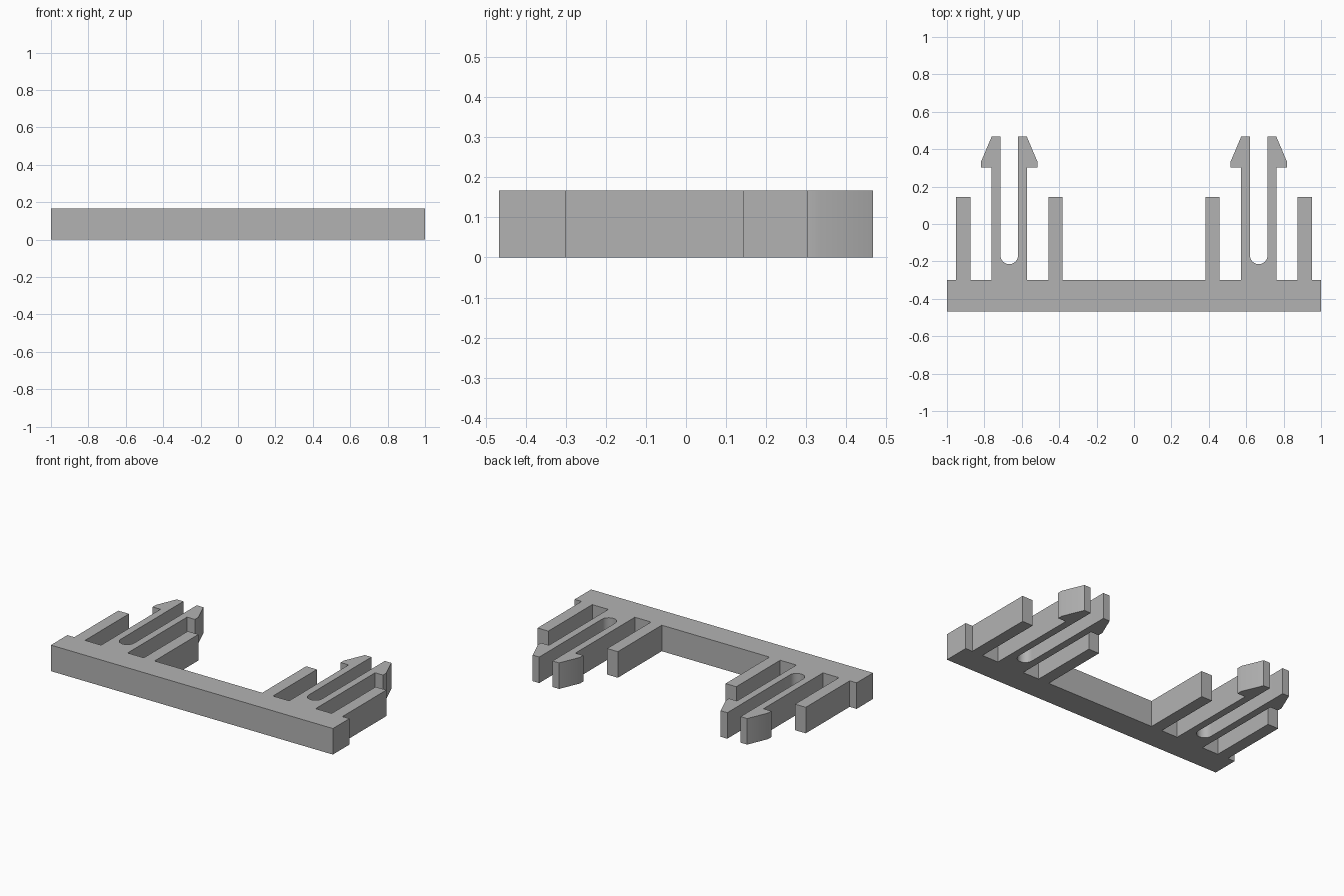
import bpy
import bmesh
import math

if "Cube" in bpy.data.objects:
    bpy.data.objects.remove(bpy.data.objects["Cube"])

HEIGHT = 0.167
BACK, FRONT = -0.30, -0.467      # rear and front faces of the base bar
CLIP_X = 0.667                   # centre of each snap clip


def post(x0, x1):
    """Plain guide post rising from the bar."""
    return [(x0, BACK), (x0, 0.145), (x1, 0.145), (x1, BACK)]


def snap_clip():
    """Two barbed prongs with a round-bottomed slot between them."""
    outer, inner, barb = 0.094, 0.047, 0.15
    left = [(-outer, BACK), (-outer, 0.302), (-barb, 0.302),
            (-barb, 0.335), (-outer, 0.467), (-inner, 0.467)]
    slot = []
    for i in range(17):
        a = math.pi + math.pi * i / 16
        slot.append((inner * math.cos(a), -0.168 + inner * math.sin(a)))
    right = [(-x, y) for x, y in reversed(left)]
    return [(CLIP_X + x, y) for x, y in left + slot + right]


# Right half of the outline, running outward along the rear edge
half = post(0.382, 0.458) + snap_clip() + post(0.875, 0.951)
half += [(1.0, BACK), (1.0, FRONT)]
outline = half + [(-x, y) for x, y in reversed(half)]

# Extrude the whole outline into a solid bracket
bm = bmesh.new()
face = bm.faces.new([bm.verts.new((x, y, 0)) for x, y in outline])
solid = bmesh.ops.extrude_face_region(bm, geom=[face], use_keep_orig=True)
top = [v for v in solid["geom"] if isinstance(v, bmesh.types.BMVert)]
bmesh.ops.translate(bm, verts=top, vec=(0, 0, HEIGHT))
bmesh.ops.recalc_face_normals(bm, faces=bm.faces)
mesh = bpy.data.meshes.new("clip_bracket")
bm.to_mesh(mesh)
bm.free()

bracket = bpy.data.objects.new("clip_bracket", mesh)
bpy.context.collection.objects.link(bracket)

# Plain grey plastic
grey = bpy.data.materials.new("grey")
grey.diffuse_color = (0.45, 0.45, 0.45, 1)
grey.use_nodes = True
grey.node_tree.nodes["Principled BSDF"].inputs["Base Color"].default_value = grey.diffuse_color
mesh.materials.append(grey)

# Smooth the slot ends and barb noses, keep the rest crisp
bpy.context.view_layer.objects.active = bracket
bracket.select_set(True)
bpy.ops.object.shade_smooth_by_angle(angle=math.radians(30))
